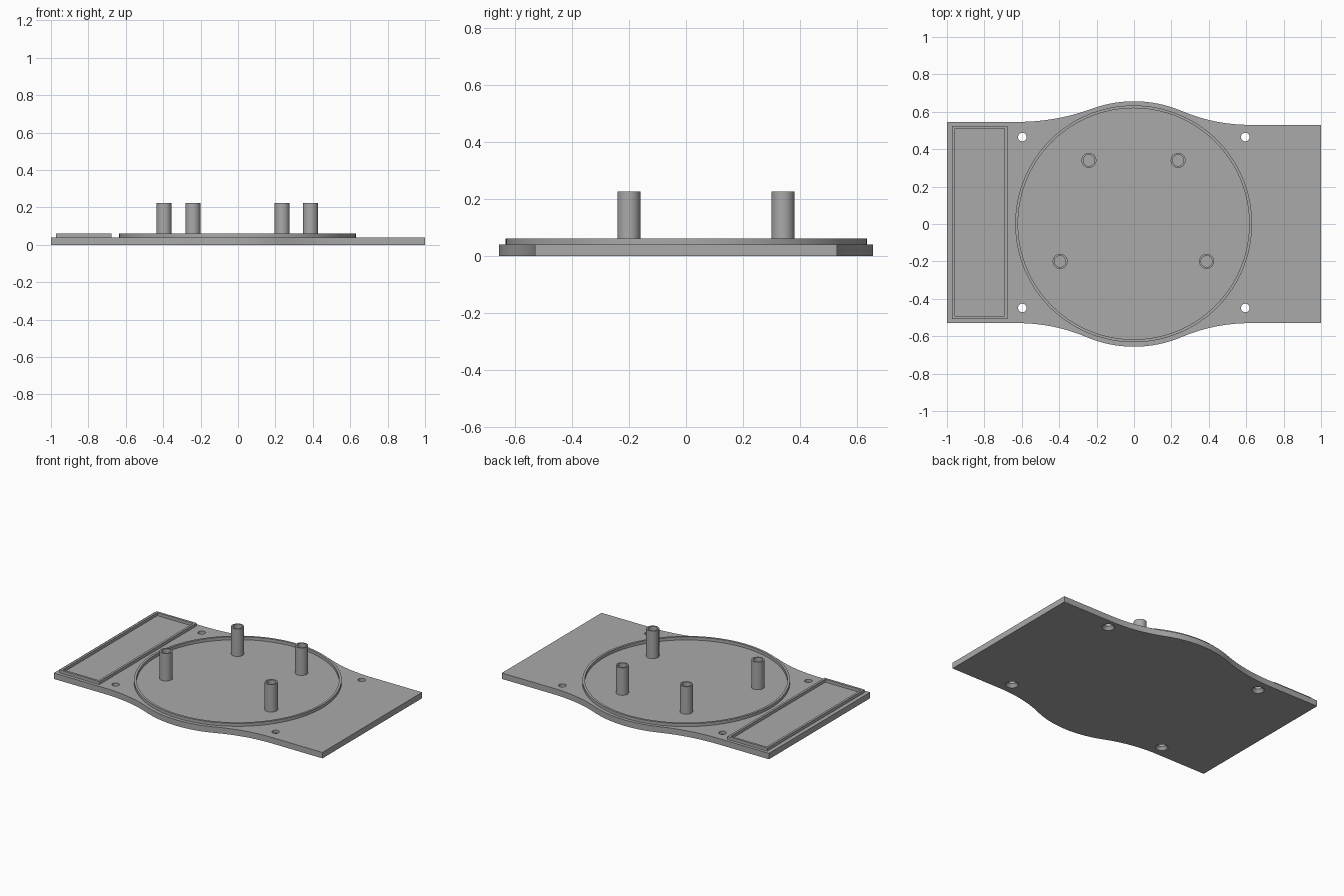
import bpy, bmesh, math

if "Cube" in bpy.data.objects:
    bpy.data.objects.remove(bpy.data.objects["Cube"])

PLATE_TOP, LIP_TOP, POST_TOP = 0.04, 0.06, 0.225
grey = bpy.data.materials.new("plain grey")
grey.diffuse_color = (0.40, 0.40, 0.40, 1)
grey.use_nodes = True
grey.node_tree.nodes["Principled BSDF"].inputs["Base Color"].default_value = grey.diffuse_color


def finish(name, bm):
    bmesh.ops.recalc_face_normals(bm, faces=bm.faces)
    mesh = bpy.data.meshes.new(name)
    bm.to_mesh(mesh)
    bm.free()
    mesh.materials.append(grey)
    ob = bpy.data.objects.new(name, mesh)
    bpy.context.collection.objects.link(ob)
    return ob


def smooth(ob):
    bpy.ops.object.select_all(action='DESELECT')
    ob.select_set(True)
    bpy.context.view_layer.objects.active = ob
    bpy.ops.object.shade_smooth_by_angle(angle=math.radians(30))


def lathe(name, profile, centre, segments):
    """Spin a closed (radius, z) profile around a vertical axis."""
    bm = bmesh.new()
    rings = []
    for r, z in profile:
        rings.append([bm.verts.new((centre[0] + r * math.cos(2 * math.pi * i / segments),
                                    centre[1] + r * math.sin(2 * math.pi * i / segments), z))
                      for i in range(segments)])
    for a, b in zip(rings, rings[1:] + rings[:1]):
        for i in range(segments):
            j = (i + 1) % segments
            bm.faces.new((a[i], a[j], b[j], b[i]))
    ob = finish(name, bm)
    smooth(ob)
    return ob


def tube(name, centre, outer, inner, z0, z1, segments):
    return lathe(name, [(outer, z0), (outer, z1), (inner, z1), (inner, z0)], centre, segments)


def edge_curve(y0, R=0.656, x_end=0.62, steps=16):
    """Quarter outline: convex arc about the centre blending into a straight edge at y0."""
    r = (x_end ** 2 + y0 ** 2 - R ** 2) / (2 * (R - y0))
    a = math.asin(x_end / (R + r))
    pts = [(R * math.sin(a * i / steps), R * math.cos(a * i / steps)) for i in range(steps + 1)]
    for i in range(1, steps + 1):
        t = a * (1 - i / steps)
        pts.append((x_end - r * math.sin(t), y0 + r - r * math.cos(t)))
    return pts + [(1.0, y0)]


# Base plate with bulged long edges
right_back, left_back, front = edge_curve(0.53), edge_curve(0.546), edge_curve(0.53)
outline = [(-x, y) for x, y in reversed(left_back)] + right_back[1:]
outline += [(x, -y) for x, y in reversed(front)] + [(-x, -y) for x, y in front[1:]]
bm = bmesh.new()
face = bm.faces.new([bm.verts.new((x, y, 0)) for x, y in outline])
top = bmesh.ops.extrude_face_region(bm, geom=[face])
for v in top["geom"]:
    if isinstance(v, bmesh.types.BMVert):
        v.co.z = PLATE_TOP
plate = finish("base_plate", bm)

# Countersunk screw holes, wider at the underside
for x in (-0.597, 0.595):
    for y in (-0.449, 0.465):
        bm = bmesh.new()
        for r1, r2, z0, z1 in ((0.04, 0.023, -0.001, 0.02), (0.023, 0.023, 0.02, 0.06)):
            made = bmesh.ops.create_cone(bm, cap_ends=True, segments=32, radius1=r1,
                                         radius2=r2, depth=z1 - z0)
            bmesh.ops.translate(bm, verts=made["verts"], vec=(x, y, (z0 + z1) / 2))
        # Join the two sections into one closed cutter
        bmesh.ops.remove_doubles(bm, verts=bm.verts, dist=1e-5)
        inner = [f for f in bm.faces if all(abs(v.co.z - 0.02) < 1e-4 for v in f.verts)]
        bmesh.ops.delete(bm, geom=inner, context='FACES_ONLY')
        cutter = finish("screw_hole_cutter", bm)
        cutter.hide_render = True
        mod = plate.modifiers.new("screw_hole", 'BOOLEAN')
        mod.operation, mod.solver, mod.object = 'DIFFERENCE', 'EXACT', cutter
        bpy.context.view_layer.objects.active = plate
        bpy.ops.object.modifier_apply(modifier=mod.name)
        bpy.data.objects.remove(cutter)
smooth(plate)

# Round raised lip
tube("round_lip", (-0.002, 0.001), 0.633, 0.618, PLATE_TOP, LIP_TOP, 128)

# Rectangular raised lip at the left end
x0, x1, y0, y1, w = -0.973, -0.677, -0.508, 0.525, 0.015
bm = bmesh.new()
loops = []
for d, z in ((0, PLATE_TOP), (0, LIP_TOP), (w, LIP_TOP), (w, PLATE_TOP)):
    loops.append([bm.verts.new((x, y, z)) for x, y in
                  ((x0 + d, y0 + d), (x1 - d, y0 + d), (x1 - d, y1 - d), (x0 + d, y1 - d))])
for a, b in zip(loops, loops[1:] + loops[:1]):
    for i in range(4):
        j = (i + 1) % 4
        bm.faces.new((a[i], a[j], b[j], b[i]))
finish("rectangular_lip", bm)

# Hollow standoff posts
for x, y in ((-0.241, 0.34), (0.236, 0.34), (-0.395, -0.2), (0.388, -0.2)):
    tube("standoff_post", (x, y), 0.04, 0.03, PLATE_TOP, POST_TOP, 48)
